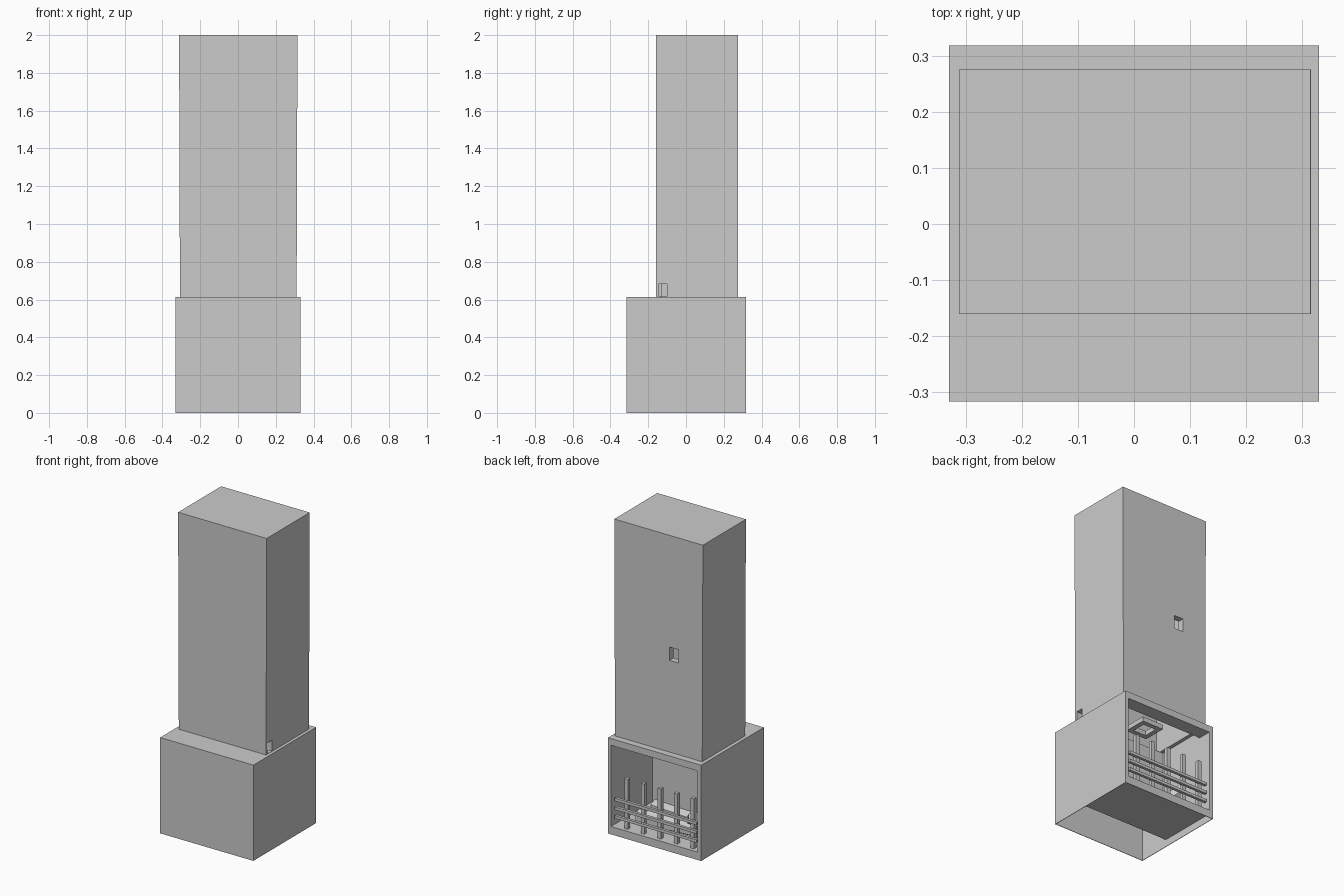
import bpy, bmesh, math
from mathutils import Vector

if "Cube" in bpy.data.objects:
    bpy.data.objects.remove(bpy.data.objects["Cube"])


def box(name, x0, x1, y0, y1, z0, z1):
    bm = bmesh.new()
    bmesh.ops.create_cube(bm, size=1)
    for v in bm.verts:
        v.co = Vector(((x0 + x1) / 2 + v.co.x * (x1 - x0),
                       (y0 + y1) / 2 + v.co.y * (y1 - y0),
                       (z0 + z1) / 2 + v.co.z * (z1 - z0)))
    me = bpy.data.meshes.new(name)
    bm.to_mesh(me)
    bm.free()
    ob = bpy.data.objects.new(name, me)
    bpy.context.collection.objects.link(ob)
    return ob


def cut(ob, *bounds):
    cutter = box("cutter", *bounds)
    cutter.hide_render = True
    mod = ob.modifiers.new("cut", 'BOOLEAN')
    mod.operation = 'DIFFERENCE'
    mod.solver = 'EXACT'
    mod.object = cutter
    bpy.context.view_layer.objects.active = ob
    bpy.ops.object.modifier_apply(modifier=mod.name)
    bpy.data.objects.remove(cutter)


def log(name, a, b, radius):
    a, b = Vector(a), Vector(b)
    bpy.ops.mesh.primitive_cylinder_add(vertices=6, radius=radius, depth=(b - a).length,
                                        location=(a + b) / 2)
    ob = bpy.context.object
    ob.name = name
    ob.rotation_euler = (b - a).to_track_quat('Z', 'Y').to_euler()


# Hearth block: thin outer shell, open underneath, firebox opening at the back
hearth = box("hearth", -.33, .33, -.316, .318, 0, .613)
cut(hearth, -.327, .327, -.313, .315, -.1, .046)
cut(hearth, -.327, .327, -.313, -.103, -.1, .61)
cut(hearth, -.303, .309, -.1, .23, .05, .8)
cut(hearth, -.303, .309, .1, .5, .05, .57)

# Chimney: slightly tapered hollow shaft with a closed top
chimney = box("chimney", -.312, .315, -.16, .275, .613, 2)
for v in chimney.data.vertices:
    if v.co.z < 1:
        v.co.x *= .985
cut(chimney, -.28, .285, -.13, .235, .5, 1.97)
# vent on the firebox side and small slot low on the right
cut(chimney, -.14, -.075, .2, .4, 1.2, 1.285)
cut(chimney, .2, .4, -.145, -.1, .615, .683)

# Flue collar above the fire
collar = box("flue_collar", -.075, .075, .02, .17, .57, .60)
cut(collar, -.045, .045, .05, .14, .5, .7)

# Fire grate: five uprights and three rails
for i in range(5):
    x = -.25 + i * .117
    box("grate_upright", x - .012, x + .012, .27, .294, .05, .37)
for i in range(3):
    z = .112 + i * .056
    box("grate_rail", -.29, .29, .29, .308, z - .009, z + .009)

# Logs lying behind the grate
log("log_back", (.2, .03, .1), (-.22, .06, .1), .045)
log("log_front", (.2, .19, .1), (-.2, .16, .1), .045)
log("log_top", (-.09, .07, .08), (-.2, .2, .2), .04)
